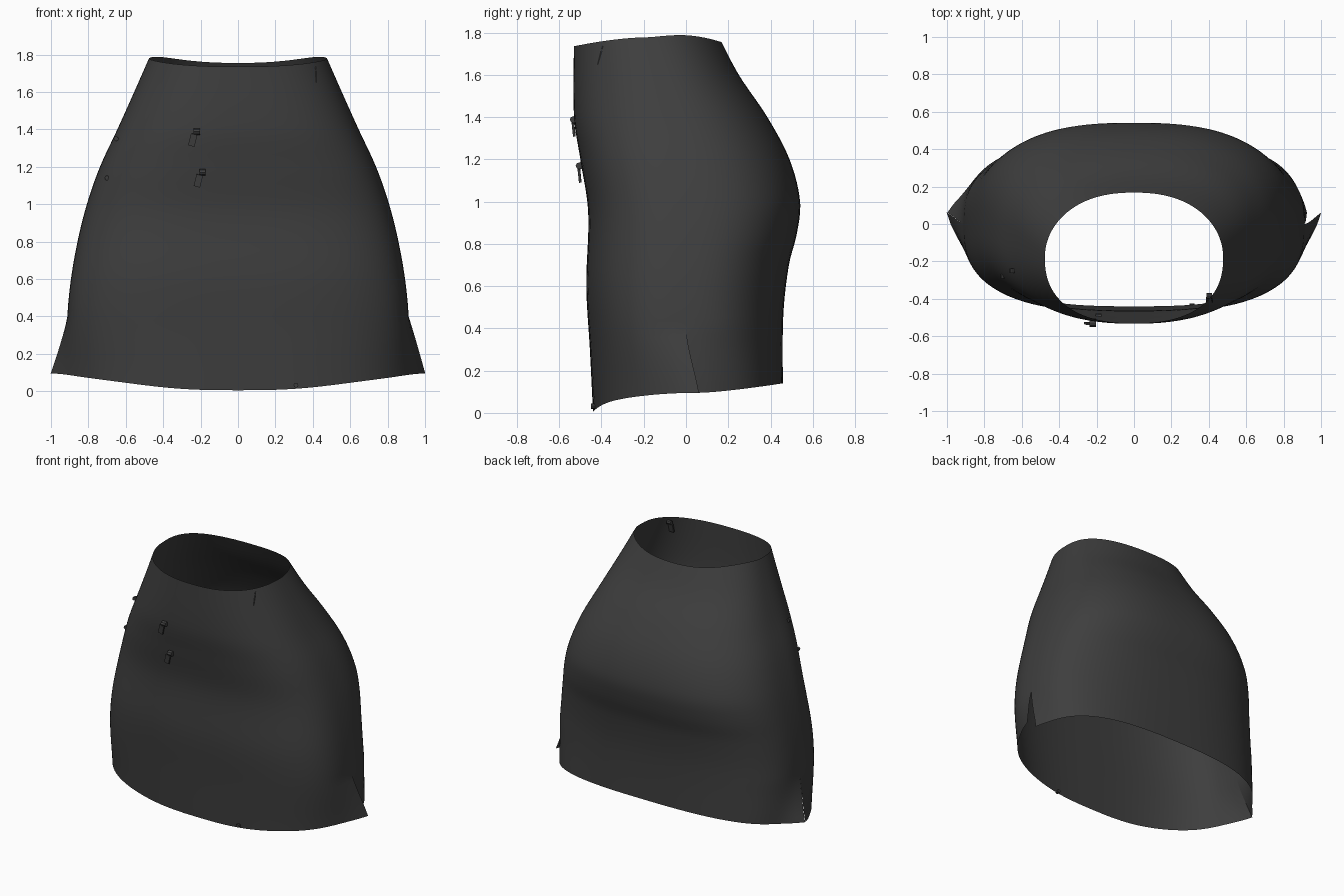
import bpy, bmesh, math
from mathutils import Vector, Euler

if "Cube" in bpy.data.objects:
    bpy.data.objects.remove(bpy.data.objects["Cube"])

fabric = bpy.data.materials.new("charcoal_fabric")
fabric.diffuse_color = (0.048, 0.048, 0.048, 1)
fabric.use_nodes = True
fabric.node_tree.nodes["Principled BSDF"].inputs["Base Color"].default_value = fabric.diffuse_color

# Profiles of the skirt: (height, value)
HALF_WIDTH = [(0, .915), (.4, .912), (.6, .893), (.8, .858), (1, .808), (1.2, .738),
              (1.4, .645), (1.6, .555), (1.8, .467)]
FRONT = [(0, -.44), (.3, -.455), (.6, -.472), (.95, -.463), (1.2, -.5), (1.4, -.53), (1.8, -.53)]
BACK = [(0, .46), (.45, .46), (.7, .487), (.85, .525), (1, .54), (1.2, .49), (1.4, .385),
        (1.6, .25), (1.8, .145)]
SEAM = [(0, .07), (.1, .06), (.4, 0), (1, 0), (1.4, -.07), (1.8, -.18)]
ROUND_FRONT = [(0, 2.8), (1, 2.8), (1.8, 2.3)]
ROUND_BACK = [(0, 2.8), (.5, 2.6), (1, 2.6), (1.8, 2.25)]


def curve(pts, z):
    """Smooth interpolation through profile points."""
    z = min(max(z, pts[0][0]), pts[-1][0])
    n = len(pts)
    i = next(k for k in range(n - 1) if z <= pts[k + 1][0])

    def slope(k):
        a, b = pts[max(k - 1, 0)], pts[min(k + 1, n - 1)]
        return (b[1] - a[1]) / (b[0] - a[0])
    (z0, v0), (z1, v1) = pts[i], pts[i + 1]
    h = z1 - z0
    t = (z - z0) / h
    return ((2*t**3 - 3*t*t + 1) * v0 + (t**3 - 2*t*t + t) * h * slope(i)
            + (3*t*t - 2*t**3) * v1 + (t**3 - t*t) * h * slope(i + 1))


def skirt_point(angle, t, back):
    c, s = math.cos(angle), abs(math.sin(angle))
    # curved hem and waistline
    if back:
        hem = .095 + .045 * s
        waist = 1.778 + .012 * math.sin(math.pi * s) - .023 * s**3
    else:
        hem = .095 - .055 * s**1.5 - .035 * s**8
        waist = 1.778 - .043 * s**1.5
    z = hem + t * (waist - hem)
    w, mid = curve(HALF_WIDTH, z), curve(SEAM, z)
    depth = curve(BACK if back else FRONT, z) - mid
    p = 2 / curve(ROUND_BACK if back else ROUND_FRONT, z)
    # side slits: panel corners flare outwards below the slit top
    open_ = max(0, (.4 - z) / .3)
    if c < 0:
        open_ **= 1.25
    if back:
        w -= .035 * open_
        flare = (.117 if c < 0 else .045) * (1 - s)**6
    else:
        flare = .085 * (1 - s)**5
    x = math.copysign(abs(c)**p * w + flare * open_, c)
    return Vector((x, mid + depth * s**p, z))


# Skirt: front and back panels joined at the side seams above the slits
bm = bmesh.new()
COLS, ROWS = 56, 44
for back, start in ((False, math.pi), (True, 0)):
    grid = [[bm.verts.new(skirt_point(start + math.pi * i / COLS, j / ROWS, back))
             for j in range(ROWS + 1)] for i in range(COLS + 1)]
    for i in range(COLS):
        for j in range(ROWS):
            bm.faces.new((grid[i][j], grid[i+1][j], grid[i+1][j+1], grid[i][j+1]))
# weld the seams
seam = [v for v in bm.verts if v.is_boundary and v.co.z > .37]
bmesh.ops.remove_doubles(bm, verts=seam, dist=.004)
for f in bm.faces:
    f.smooth = True
mesh = bpy.data.meshes.new("skirt")
bm.to_mesh(mesh)
bm.free()
mesh.materials.append(fabric)
bpy.context.collection.objects.link(bpy.data.objects.new("skirt", mesh))


def small_part(name, loc, size, rot=(0, 0, 0), round_=True):
    b = bmesh.new()
    if round_:
        bmesh.ops.create_cone(b, cap_ends=True, segments=8, radius1=.5, radius2=.5, depth=1)
    else:
        bmesh.ops.create_cube(b, size=1)
    for v in b.verts:
        v.co = Euler(rot).to_matrix() @ Vector(a * k for a, k in zip(v.co, size)) + Vector(loc)
    m = bpy.data.meshes.new(name)
    b.to_mesh(m)
    b.free()
    m.materials.append(fabric)
    bpy.context.collection.objects.link(bpy.data.objects.new(name, m))


# Hanging charms: a knob with a small tag below it
for k, (x, y, z) in enumerate([(-.22, -.528, 1.388), (-.19, -.5, 1.17), (.402, -.385, 1.725)]):
    side = k == 2
    small_part(f"charm_knob_{k}", (x, y, z), (.034, .045, .034) if not side else (.03, .03, .03),
               (0, math.pi / 2, 0))
    small_part(f"charm_tag_{k}", (x - (0 if side else .022), y - (.02 if side else .004), z - .045),
               (.035, .012, .065), (-.25 if side else .1, 0 if side else .25, 0), False)

# Small studs on the side and the hem
for k, (x, y, z) in enumerate([(-.652, -.25, 1.35), (-.7, -.28, 1.14), (.31, -.437, .032)]):
    small_part(f"stud_{k}", (x, y, z), (.026, .026, .024), (math.pi / 2, 0, 0))
